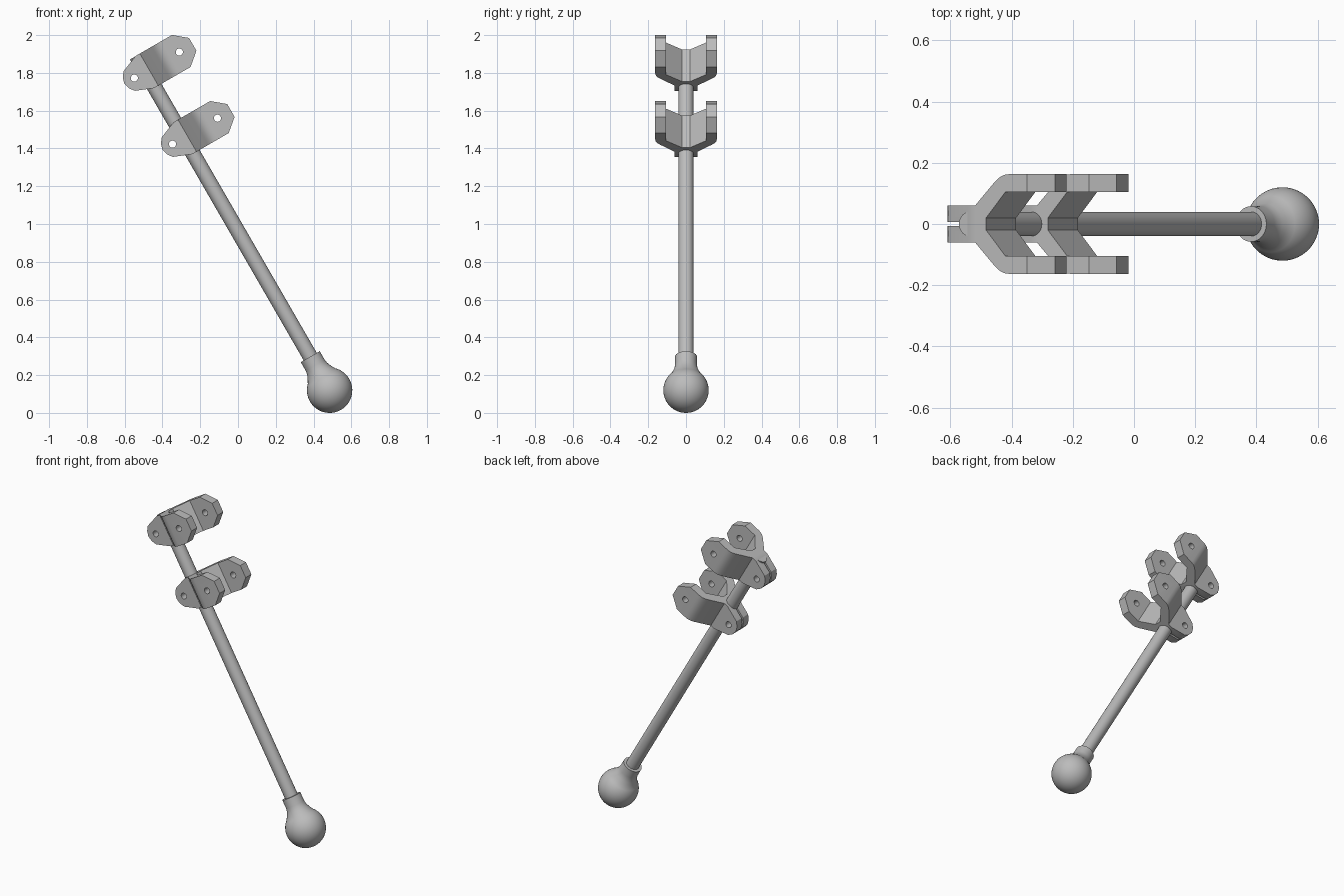
import bpy, bmesh, math
from mathutils import Matrix, Vector

if "Cube" in bpy.data.objects:
    bpy.data.objects.remove(bpy.data.objects["Cube"])

TILT = Matrix.Translation((0.485, 0, 0.12)) @ Matrix.Rotation(math.radians(-30), 4, 'Y')

metal = bpy.data.materials.new("grey_metal")
metal.diffuse_color = (0.5, 0.5, 0.5, 1)
metal.use_nodes = True
metal.node_tree.nodes["Principled BSDF"].inputs["Base Color"].default_value = metal.diffuse_color


def finish(name, bm):
    """Turn a bmesh into an object standing in the tilted frame."""
    bmesh.ops.recalc_face_normals(bm, faces=bm.faces)
    mesh = bpy.data.meshes.new(name)
    bm.to_mesh(mesh)
    bm.free()
    mesh.materials.append(metal)
    obj = bpy.data.objects.new(name, mesh)
    bpy.context.collection.objects.link(obj)
    obj.matrix_world = TILT
    return obj


def activate(obj):
    bpy.ops.object.select_all(action='DESELECT')
    obj.select_set(True)
    bpy.context.view_layer.objects.active = obj


def smooth(obj, angle=30):
    activate(obj)
    bpy.ops.object.shade_smooth_by_angle(angle=math.radians(angle))


def prism(name, points, depth):
    """Extrude a closed outline of 3D points along depth."""
    bm = bmesh.new()
    face = bm.faces.new([bm.verts.new(p) for p in points])
    out = bmesh.ops.extrude_face_region(bm, geom=[face])
    bmesh.ops.translate(bm, vec=depth, verts=[v for v in out["geom"] if isinstance(v, bmesh.types.BMVert)])
    return finish(name, bm)


def lathe(name, profile, steps=48):
    """Spin a radius/height profile around the rod axis."""
    bm = bmesh.new()
    verts = [bm.verts.new((r, 0, z)) for r, z in profile]
    edges = [bm.edges.new(pair) for pair in zip(verts, verts[1:])]
    bmesh.ops.spin(bm, geom=verts + edges, cent=(0, 0, 0), axis=(0, 0, 1),
                   angle=math.tau, steps=steps)
    bmesh.ops.remove_doubles(bm, verts=bm.verts, dist=1e-5)
    obj = finish(name, bm)
    smooth(obj)
    return obj


def boolean(obj, cutter, operation):
    mod = obj.modifiers.new("cut", 'BOOLEAN')
    mod.object, mod.operation, mod.solver = cutter, operation, 'EXACT'
    activate(obj)
    bpy.ops.object.modifier_apply(modifier=mod.name)
    bpy.data.objects.remove(cutter)


def clamp(name, zc):
    """Forked clamp: plan outline trimmed by the chamfered side outline, then drilled."""
    # rounded outer shoulder between the slanted web and the straight arm
    a, b, c = Vector((0.095, 0.137)), Vector((0.119, 0.163)), Vector((0.15, 0.163))
    shoulder = [tuple(a * (1 - t) ** 2 + b * 2 * t * (1 - t) + c * t * t)
                for t in (0, 0.25, 0.5, 0.75, 1)]
    half = [(-0.035, 0.006), (-0.2, 0.006), (-0.2, 0.06), (0.021, 0.06), *shoulder,
            (0.35, 0.163), (0.35, 0.105), (0.136, 0.105), (0.063, 0.02)]
    plan = half + [(x, -y) for x, y in reversed(half)]
    body = prism(name, [(x, y, zc - 0.15) for x, y in plan], (0, 0, 0.3))

    # side outline, symmetric about the clamp's middle height
    side = [(-0.13, 0.0), (-0.121, 0.033), (-0.1, 0.06), (-0.005, 0.098),
            (0.218, 0.098), (0.288, 0.039)]
    outline = side + [(x, -z) for x, z in reversed(side[1:])]
    trim = prism("clamp_trim", [(x, -0.3, zc + z) for x, z in outline], (0, 0.6, 0))
    boolean(body, trim, 'INTERSECT')

    # bolt holes through the pinch tabs and the fork arms
    for hx in (-0.069, 0.206):
        ring = [(hx + 0.019 * math.cos(i * math.tau / 24), -0.3,
                 zc + 0.019 * math.sin(i * math.tau / 24)) for i in range(24)]
        boolean(body, prism("bolt_hole", ring, (0, 0.6, 0)), 'DIFFERENCE')
    smooth(body)


# ball with a flared neck and collar at the foot
R = 0.12
arc = [(R * math.sin(a), -R * math.cos(a)) for a in
       (math.radians(135.5) * i / 24 for i in range(25))]
arc[0] = (0, -R)
lathe("ball_foot", arc + [(0.075, 0.102), (0.067, 0.117), (0.061, 0.134), (0.058, 0.152),
                          (0.058, 0.205), (0, 0.205)])

# long rod
lathe("rod", [(0, 0.15), (0.04, 0.15), (0.04, 2.045), (0, 2.045)], 32)

# two matching clamps
clamp("upper_clamp", 1.948)
clamp("lower_clamp", 1.544)
